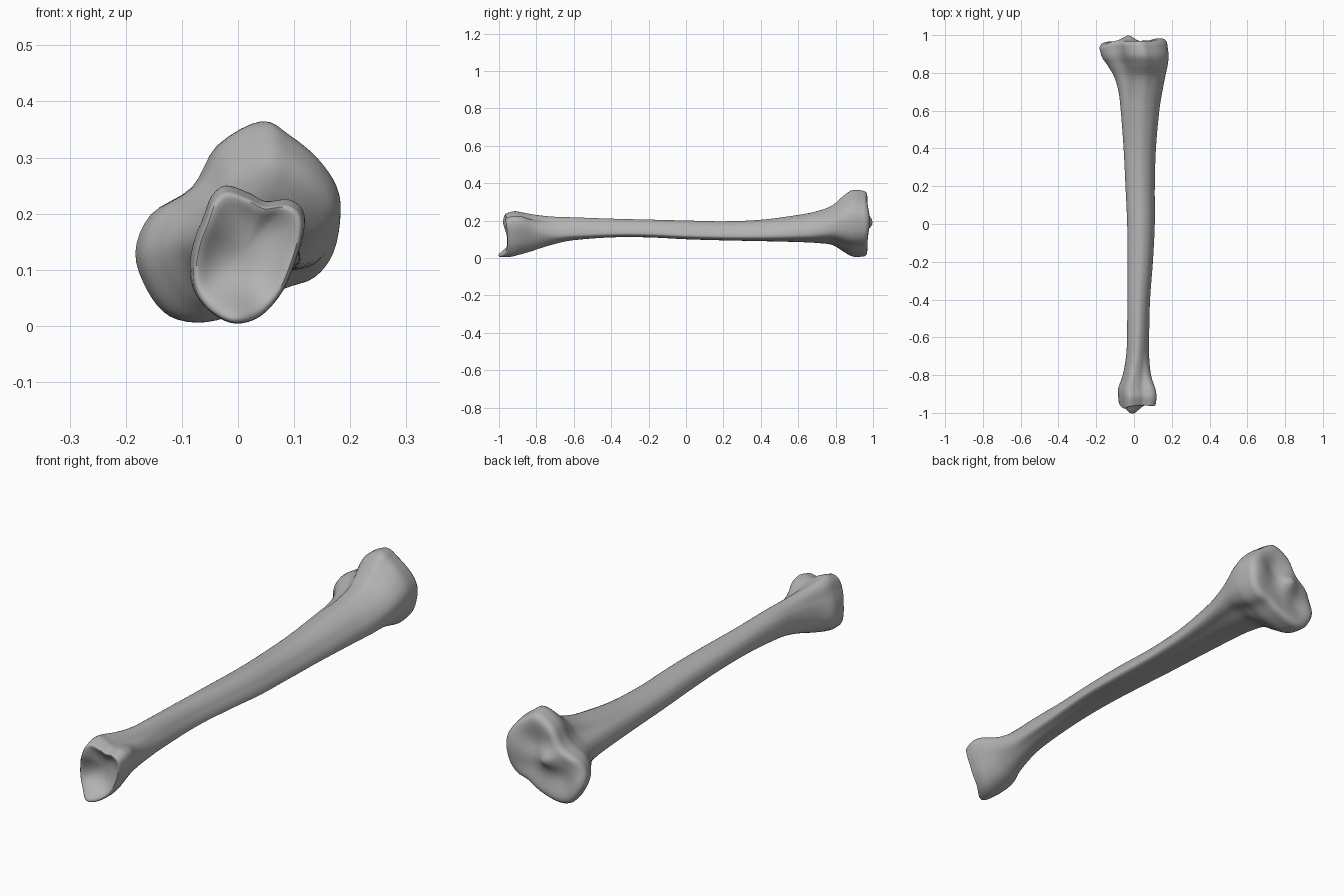
import bpy, bmesh
from math import exp
from mathutils import Vector

cube = bpy.data.objects.get("Cube")
if cube:
    bpy.data.objects.remove(cube)

# Cross-section outlines, clockwise from the top (hundredths)
HEAD = [(4, 36.5), (9, 34), (14, 30), (17.5, 25), (18.3, 20), (17, 13), (13.5, 8.5), (8, 6.5),
        (2, 3), (-6, .6), (-12, 1.5), (-16, 6), (-18.3, 13), (-15.5, 20), (-8, 25), (-3.5, 32.5)]
SHAFT = [(0, 10), (3, 9), (6, 6), (8, 2), (9.5, -2), (10, -6), (9, -8), (6, -9),
         (2, -10), (-3, -10), (-7, -9), (-9, -6), (-10, -1), (-9, 4), (-7, 7), (-4, 9)]
ANKLE = [(-2, 24.8), (2, 23.5), (5, 22), (9, 22.3), (11.5, 20.5), (11.8, 17), (10.5, 12), (8, 6),
         (4, 1.5), (-.5, .2), (-4.5, 2), (-7.5, 5.5), (-8.3, 10), (-7.5, 15), (-6, 19), (-4.5, 23)]

# Stations along the bone: y, left, right, bottom, top (hundredths), shape blend
STATIONS = [
    (-94.5, -8, 11.5, .5, 24, -1), (-91, -8.4, 11.9, .5, 25, -1), (-87, -8.4, 11.3, 1.8, 24.3, -1),
    (-80, -6, 9, 4.5, 23, -.7), (-70, -4.2, 8, 7.5, 22, -.3), (-60, -3.7, 8, 9.5, 21.7, -.1),
    (-40, -3.5, 8.5, 11, 21, 0), (-20, -3.5, 10, 11, 20.5, 0), (0, -3.6, 11, 10, 20, 0),
    (20, -4.5, 11, 9.4, 19.6, 0), (40, -5.5, 11.6, 9, 20.4, .1), (60, -7, 13.4, 8.5, 23, .3),
    (70, -8.2, 15, 8, 25, .5), (78, -10.5, 16.5, 7, 28, .75), (84, -14, 17.8, 3.5, 33, .95),
    (89, -17, 18.3, .8, 36.3, 1), (94.5, -18.3, 17.6, .7, 36, 1)]


def spline(points, steps, closed):
    """Sample a smooth curve through tuples of any length."""
    pts = [Vector(p) for p in points]
    n = len(pts)
    pick = (lambda i: pts[i % n]) if closed else (lambda i: pts[max(0, min(n - 1, i))])
    out = []
    for i in range(n if closed else n - 1):
        a, b, c, d = (pick(i + k) for k in (-1, 0, 1, 2))
        for k in range(steps):
            t = k / steps
            out.append(b + (c - a) * t / 2 + (a - b * 2.5 + c * 2 - d / 2) * t * t
                       + ((b - c) * 1.5 + (d - a) / 2) * t ** 3)
    return out if closed else out + [pts[-1]]


def fitted(points):
    """Scale an outline to the unit square."""
    lo = [min(p[k] for p in points) for k in (0, 1)]
    hi = [max(p[k] for p in points) for k in (0, 1)]
    return [Vector([(p[k] - lo[k]) / (hi[k] - lo[k]) for k in (0, 1)]) for p in points]


def bump(x, z, cx, cz, r):
    return exp(-((x - cx) ** 2 + (z - cz) ** 2) / r ** 2)


def ankle_relief(x, z):
    # pointed lower tip and raised upper lip
    return -.05 * bump(x, z, -.01, .01, .05) - .025 * bump(x, z, -.04, .19, .06) - .01 * bump(x, z, .1, .2, .05)


def head_relief(x, z):
    # central eminence between two shallow dishes
    return (.035 * bump(x, z, -.03, .19, .04) + .015 * bump(x, z, .12, .2, .07)
            - .012 * bump(x, z, .05, .24, .05) - .014 * bump(x, z, -.09, .11, .05)
            - .02 * bump(x, z, -.18, .17, .06))


head, shaft, ankle = (fitted(spline(o, 4, True)) for o in (HEAD, SHAFT, ANKLE))


def section(station):
    y, x0, x1, z0, z1, blend = station
    end = head if blend > 0 else ankle
    shape = fitted([s.lerp(e, min(1, abs(blend))) for s, e in zip(shaft, end)])
    ring = []
    for p in shape:
        x, z = (x0 + (x1 - x0) * p.x) / 100, (z0 + (z1 - z0) * p.y) / 100
        yy = y / 100
        if yy < -.82:
            yy += ankle_relief(x, z) * min(1, (-.82 - yy) / .125)
        elif yy > .85:
            yy += head_relief(x, z) * (yy - .85) / .095
        ring.append(Vector((x, yy, z)))
    return ring


def cap(rim, base, relief, layers):
    """Concentric rings closing an end, as (scale, push along y)."""
    mid = sum(rim, Vector()) / len(rim)
    rings = []
    for scale, push in layers:
        ring = [mid.lerp(p, scale) for p in rim]
        for p in ring:
            p.y = base + push + relief(p.x, p.z)
        rings.append(ring)
    return rings


rings = [section(s) for s in spline(STATIONS, 6, False)]
ankle_cap = cap(rings[0], -.945, ankle_relief,
                [(.98, -.006), (.94, -.009), (.88, -.007), (.78, 0), (.65, .009),
                 (.5, .016), (.35, .02), (.2, .022), (.07, .023)])
head_cap = cap(rings[-1], .945, head_relief,
               [(.985, .01), (.95, .018), (.9, .023), (.82, .025), (.72, .024), (.6, .022),
                (.48, .02), (.36, .019), (.24, .019), (.14, .02), (.05, .02)])
rings = ankle_cap[::-1] + rings + head_cap

# Skin the rings into one closed bone
bm = bmesh.new()
loops = [[bm.verts.new(p) for p in ring] for ring in rings]
count = len(loops[0])
for a, b in zip(loops, loops[1:]):
    for i in range(count):
        j = (i + 1) % count
        bm.faces.new((a[i], a[j], b[j], b[i]))
bm.faces.new(loops[0])
bm.faces.new(loops[-1])
bmesh.ops.recalc_face_normals(bm, faces=bm.faces)
mesh = bpy.data.meshes.new("shin_bone")
bm.to_mesh(mesh)
bm.free()
bone = bpy.data.objects.new("shin_bone", mesh)
bpy.context.collection.objects.link(bone)

# Plain grey bone colour
grey = bpy.data.materials.new("bone_grey")
grey.use_nodes = True
colour = (.45, .45, .45, 1)
grey.diffuse_color = colour
grey.node_tree.nodes["Principled BSDF"].inputs["Base Color"].default_value = colour
mesh.materials.append(grey)

bpy.context.view_layer.objects.active = bone
bone.select_set(True)
bpy.ops.object.shade_smooth_by_angle(angle=1)
